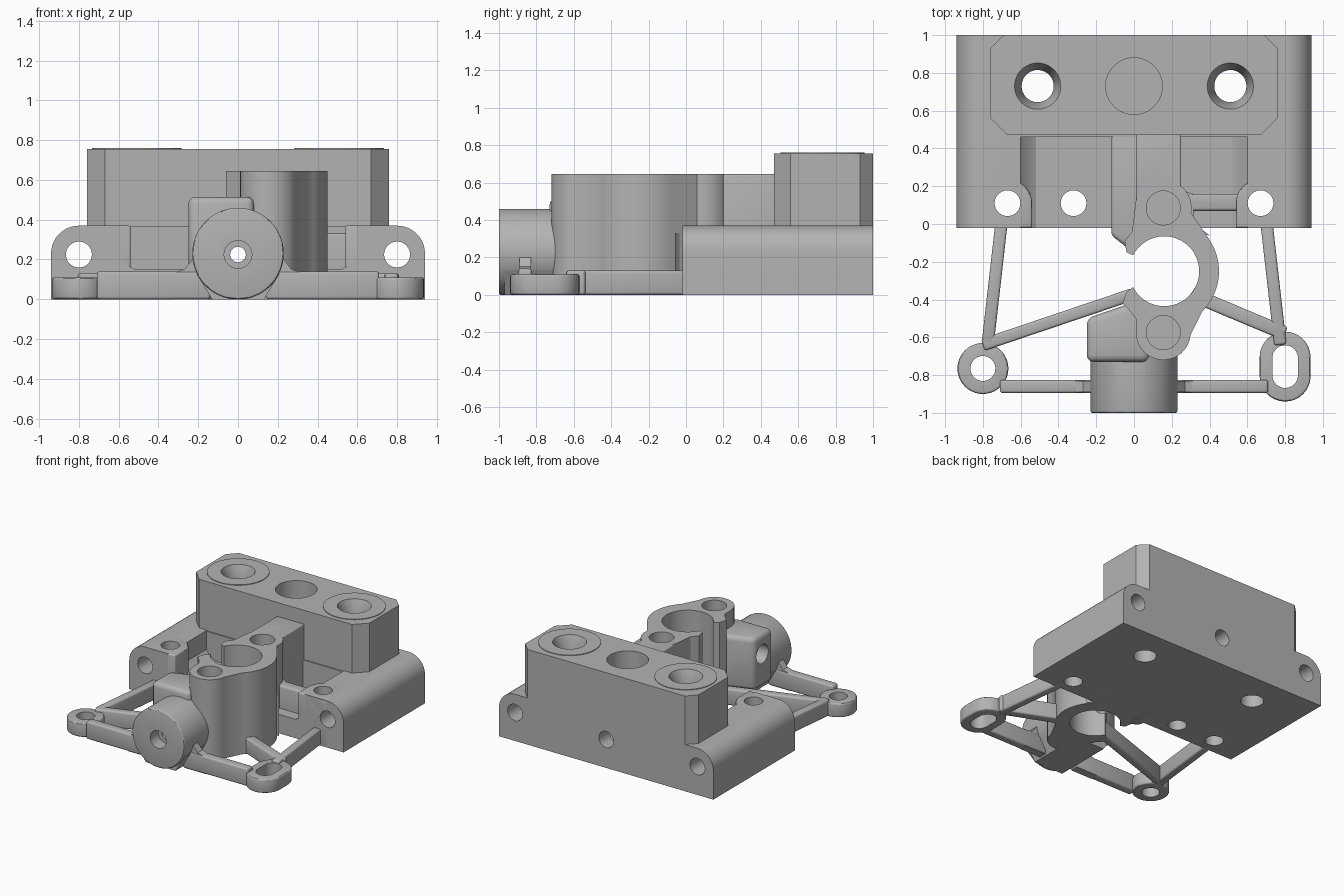
import bpy, bmesh
from math import radians, cos, sin
from mathutils import Vector

cube = bpy.data.objects.get("Cube")
if cube:
    bpy.data.objects.remove(cube, do_unlink=True)

GREY = (0.45, 0.45, 0.45, 1)
mat = bpy.data.materials.new("cast_grey")
mat.use_nodes = True
mat.diffuse_color = GREY
mat.node_tree.nodes["Principled BSDF"].inputs["Base Color"].default_value = GREY

parts, cutters = [], []


def apply(ob, mod):
    with bpy.context.temp_override(object=ob, active_object=ob, selected_objects=[ob]):
        bpy.ops.object.modifier_apply(modifier=mod.name)


def prism(name, pts, lo, hi, axis="z", bevel=0, group=parts):
    """Extrude a closed outline along an axis from lo to hi."""
    place = {"z": lambda a, b, h: (a, b, h),
             "y": lambda a, b, h: (a, h, b),
             "x": lambda a, b, h: (h, a, b)}[axis]
    bm = bmesh.new()
    bottom = [bm.verts.new(place(a, b, lo)) for a, b in pts]
    top = [bm.verts.new(place(a, b, hi)) for a, b in pts]
    bm.faces.new(bottom)
    bm.faces.new(top)
    for i in range(len(pts)):
        j = (i + 1) % len(pts)
        bm.faces.new((bottom[i], bottom[j], top[j], top[i]))
    bmesh.ops.recalc_face_normals(bm, faces=bm.faces)
    me = bpy.data.meshes.new(name)
    bm.to_mesh(me)
    bm.free()
    me.materials.append(mat)
    ob = bpy.data.objects.new(name, me)
    bpy.context.scene.collection.objects.link(ob)
    if bevel:
        mod = ob.modifiers.new("bevel", "BEVEL")
        mod.width, mod.segments = bevel, 3
        mod.limit_method, mod.angle_limit = "ANGLE", radians(40)
        apply(ob, mod)
    group.append(ob)
    return ob


def arc(x, y, r, a, b, n=16):
    return [(x + r * cos(radians(a + (b - a) * i / n)),
             y + r * sin(radians(a + (b - a) * i / n))) for i in range(n + 1)]


def circle(x, y, r, n=40):
    return arc(x, y, r, 0, 360, n)[:-1]


def rect(x0, x1, y0, y1):
    return [(x0, y0), (x1, y0), (x1, y1), (x0, y1)]


def slot(x, y, r, half):
    return arc(x, y + half, r, 0, 180) + arc(x, y - half, r, 180, 360)


def hole(pts, lo, hi, axis="z"):
    ob = prism("cutter", pts, lo, hi, axis, group=cutters)
    ob.hide_render = True
    return ob


def rib(name, p, q, width, height=0.13):
    p, q = Vector(p), Vector(q)
    side = (q - p).normalized().orthogonal() * width / 2
    prism(name, [p + side, q + side, q - side, p - side], 0, height, bevel=0.014)


# Tall rear block with chamfered corners
prism("rear_block", [(-.76, .56), (-.67, .47), (.67, .47), (.76, .56),
                     (.76, .93), (.69, 1), (-.69, 1), (-.76, .93)], .3, .755)
prism("rear_base", rect(-.8, .8, .46, 1), 0, .365)

# Low deck with filleted edges, running up to the rear block
prism("deck", [(-.62, 0), (.62, 0), (.62, .25), (.57, .18), (.52, .15),
               (-.52, .15), (-.57, .18), (-.62, .25)], -.02, .5, "y")

# Rounded side rails with front screw bosses
for s, side in ((1, "left"), (-1, "right")):
    outline = [(.94, 0)] + arc(.8, .23, .14, 0, 90, 10) + [(.6, .37), (.6, 0)]
    prism(side + "_rail", [(s * x, z) for x, z in outline], -.02, 1, "y")
    prism(side + "_boss", arc(s * .67, .11, .13, 0, 180)
          + [(s * .67 - .13, -.02), (s * .67 + .13, -.02)], 0, .37, bevel=.01)
    prism(side + "_seat_ring", circle(s * .51, .73, .225, 48), .75, .76)

# Open clamp column with its two screw lobes
column = (arc(.155, .085, .15, 180, -10) + arc(.15, -.25, .3, 35, -45, 20)
          + arc(.155, -.575, .145, -5, -180)
          + [(.01, -.5), (-.03, -.45), (-.06, -.42), (-.04, -.36)]
          + arc(.16, -.25, .185, 207, 513, 40)
          + [(-.04, -.15), (-.05, -.09), (-.01, -.04)])
prism("clamp_column", column, 0, .645)

# Walls joining the column to the rear block and the left rail
prism("column_wall", rect(.01, .25, .08, .5), 0, .645, bevel=.01)
prism("column_buttress", [(-.12, -.06), (-.03, -.13), (.04, -.06), (.1, .1),
                          (.1, .5), (-.12, .5)], 0, .36, bevel=.02)
prism("cross_wall", rect(.2, .6, .07, .16), 0, .33, bevel=.015)
prism("column_shoulder", [(.2, .2), (.31, .16), (.32, 0), (.4, -.06), (.2, -.04)],
      0, .33)

# Front barrel, its wedge foot and the side port housing
prism("front_barrel", circle(0, .23, .23, 64), -1, -.55, "y", bevel=.01)
prism("barrel_foot", [(-.13, 0), (.13, 0), (.21, .13), (-.21, .13)],
      -.97, -.5, "y")
prism("port_housing", [(-.25, -.73), (.08, -.73), (.08, -.42), (-.02, -.42),
                       (-.25, -.5)], .1, .515, bevel=.035)

# Mounting lugs and the rib frame that carries them
prism("right_lug", circle(-.8, -.765, .135), 0, .11, bevel=.012)
prism("left_lug", slot(.8, -.755, .135, .05), 0, .11, bevel=.012)
for s, side in ((1, "left"), (-1, "right")):
    rib(side + "_front_rib", (s * .14, -.86), (s * .71, -.86), .07, .14)
    prism(side + "_rib_flare", [(s * .15, 0), (s * .34, 0), (s * .34, .13),
          (s * .27, .15), (s * .23, .2), (s * .15, .2)], -.89, -.83, "y")
    rib(side + "_side_rib", (s * .7, .02), (s * .775, -.64), .065)
rib("right_diagonal_rib", (-.8, -.64), (0, -.37), .065)
rib("left_diagonal_rib", (.8, -.58), (.3, -.37), .075)

# Vertical holes
for s in (1, -1):
    hole(circle(s * .51, .73, .085), -.1, .9)
    hole(circle(s * .67, .11, .068), -.1, .5)
    # Countersink: taper the lower ring of the cutter
    cone = hole(circle(s * .51, .73, .13), .66, .78)
    for v in cone.data.vertices:
        if v.co.z < .7:
            v.co.x = s * .51 + (v.co.x - s * .51) * .65
            v.co.y = .73 + (v.co.y - .73) * .65
hole(circle(-.32, .11, .068), -.1, .5)
hole(circle(0, .73, .15), .14, .9)
hole(circle(.155, .085, .09), .14, .9)
hole(circle(.155, -.575, .09), .14, .9)
hole(circle(.16, -.25, .184, 48), -.1, .9)
hole(circle(-.8, -.765, .066), -.1, .3)
hole(slot(.8, -.755, .068, .045), -.1, .3)

# Long horizontal bores and the side port
for s in (1, -1):
    hole(circle(s * .8, .225, .066, 16), -.2, 1.2, "y")
hole(circle(0, .225, .04, 12), -1.2, .5, "y")
hole(circle(0, .225, .07, 24), -1.2, -.9, "y")
hole(circle(0, .225, .065, 16), .4, 1.2, "y")
hole(circle(-.6, .36, .075, 24), -.4, .1, "x")


def bounds(ob):
    axes = list(zip(*(v.co for v in ob.data.vertices)))
    return [(min(a), max(a)) for a in axes]


# Cut every hole through each part it meets
for ob in parts:
    for cut in cutters:
        if all(a[0] < b[1] and b[0] < a[1] for a, b in zip(bounds(ob), bounds(cut))):
            mod = ob.modifiers.new("cut", "BOOLEAN")
            mod.operation, mod.solver, mod.object = "DIFFERENCE", "EXACT", cut
            apply(ob, mod)
for cut in cutters:
    bpy.data.objects.remove(cut, do_unlink=True)

# Smooth shading with crisp edges
bpy.ops.object.select_all(action="DESELECT")
for ob in parts:
    ob.select_set(True)
bpy.context.view_layer.objects.active = parts[0]
bpy.ops.object.shade_smooth_by_angle(angle=radians(30))
